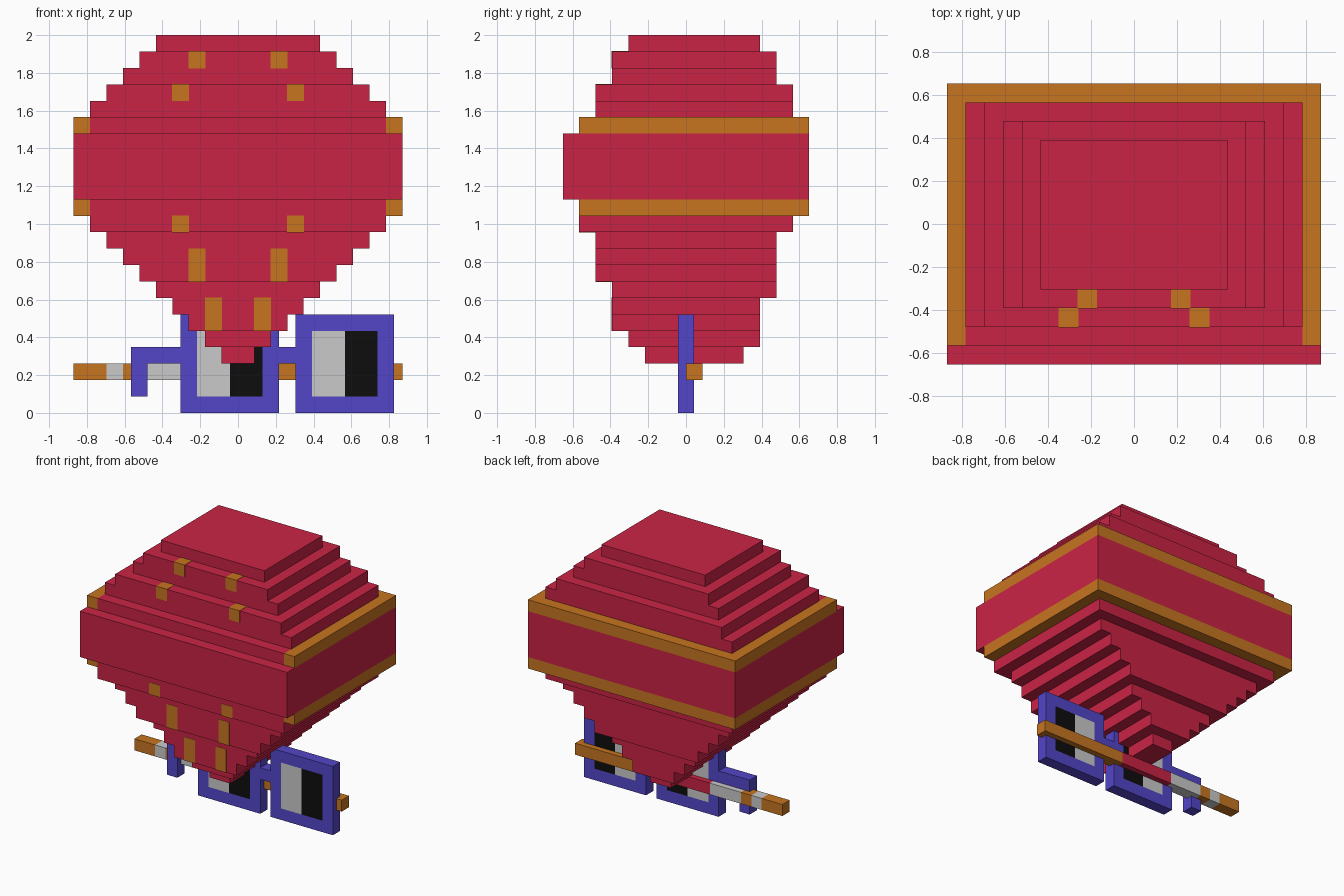
import bpy, bmesh
from mathutils import Vector

if "Cube" in bpy.data.objects:
    bpy.data.objects.remove(bpy.data.objects["Cube"])

U = 2 / 23  # size of one block; all coordinates below are in blocks


def material(name, rgb):
    def lin(c):
        c /= 255
        return c / 12.92 if c <= 0.04045 else ((c + 0.055) / 1.055) ** 2.4
    m = bpy.data.materials.new(name)
    m.diffuse_color = (*[lin(c) for c in rgb], 1)
    m.use_nodes = True
    m.node_tree.nodes["Principled BSDF"].inputs["Base Color"].default_value = m.diffuse_color
    return m


RED = material("red", (202, 35, 69))
ORANGE = material("orange", (199, 117, 32))
BLUE = material("blue", (83, 70, 200))
WHITE = material("pale grey", (202, 202, 202))
BLACK = material("black", (13, 13, 13))


def boxes(name, mat, items, grow=0.0):
    """One object made of boxes (x0, x1, y0, y1, z0, z1)."""
    bm = bmesh.new()
    for x0, x1, y0, y1, z0, z1 in items:
        lo = Vector((x0, y0, z0)) * U - Vector((grow,) * 3)
        hi = Vector((x1, y1, z1)) * U + Vector((grow,) * 3)
        for v in bmesh.ops.create_cube(bm, size=1)["verts"]:
            v.co = [lo[i] if v.co[i] < 0 else hi[i] for i in range(3)]
    me = bpy.data.meshes.new(name)
    bm.to_mesh(me)
    bm.free()
    me.materials.append(mat)
    ob = bpy.data.objects.new(name, me)
    bpy.context.collection.objects.link(ob)


# Stepped balloon: bottom, top, half width, front, back
layers = [
    (3, 4, 1, -2.5, 3.5), (4, 5, 2, -3.5, 4.5), (5, 6, 3, -4.5, 4.5),
    (6, 7, 4, -4.5, 4.5), (7, 8, 5, -4.5, 5.5), (8, 9, 6, -5.5, 5.5),
    (9, 10, 7, -5.5, 5.5), (10, 11, 8, -5.5, 5.5), (11, 12, 9, -6.5, 6.5),
    (12, 13, 9, -6.5, 6.5), (13, 17, 10, -7.5, 7.5), (17, 18, 9, -6.5, 6.5),
    (18, 19, 9, -5.5, 6.5), (19, 20, 8, -5.5, 6.5), (20, 21, 7, -4.5, 5.5),
    (21, 22, 6, -4.5, 5.5), (22, 23, 5, -3.5, 4.5),
]
boxes("balloon", RED, [(-w, w, f, b, z0, z1) for z0, z1, w, f, b in layers])

# Orange bands around sides and back
for name, z in (("lower_band", 12), ("upper_band", 17)):
    boxes(name, ORANGE, [(-10, -9, -6.5, 7.5, z, z + 1),
                         (9, 10, -6.5, 7.5, z, z + 1),
                         (-9, 9, 6.5, 7.5, z, z + 1)])

# Mirrored orange patches on the front: inner x, front y, bottom, top
patches = [(1, -4.5, 5, 7), (2, -5.5, 8, 10), (3, -6.5, 11, 12),
           (3, -5.5, 19, 20), (2, -4.5, 21, 22)]
boxes("front_patches", ORANGE,
      [(x, x + 1, y, y + 1, z0, z1)
       for px, y, z0, z1 in patches for x in (px, -px - 1)], grow=0.002)

# Square glasses
for side, x in (("left", -3.5), ("right", 3.5)):
    boxes(side + "_frame", BLUE, [
        (x, x + 1, -.5, .5, 0, 6), (x + 5, x + 6, -.5, .5, 0, 6),
        (x + 1, x + 5, -.5, .5, 0, 1), (x + 1, x + 5, -.5, .5, 5, 6)])
    boxes(side + "_lens_light", WHITE, [(x + 1, x + 3, -.5, .5, 1, 5)])
    boxes(side + "_lens_dark", BLACK, [(x + 3, x + 5, -.5, .5, 1, 5)])
boxes("glasses_bridge", BLUE, [(2.5, 3.5, -.5, .5, 3, 4)])
boxes("glasses_arm", BLUE, [(-6.5, -3.5, -.5, .5, 3, 4),
                            (-6.5, -5.5, -.5, .5, 1, 3)])

# Striped rod behind the glasses
for name, mat, spans in (
        ("rod_orange", ORANGE, [(-10, -8), (-7, -6), (2, 10)]),
        ("rod_pale", WHITE, [(-8, -7), (-6, -3)]),
        ("rod_red", RED, [(-3, 2)])):
    boxes(name, mat, [(a, b, 0, 1, 2, 3) for a, b in spans])
